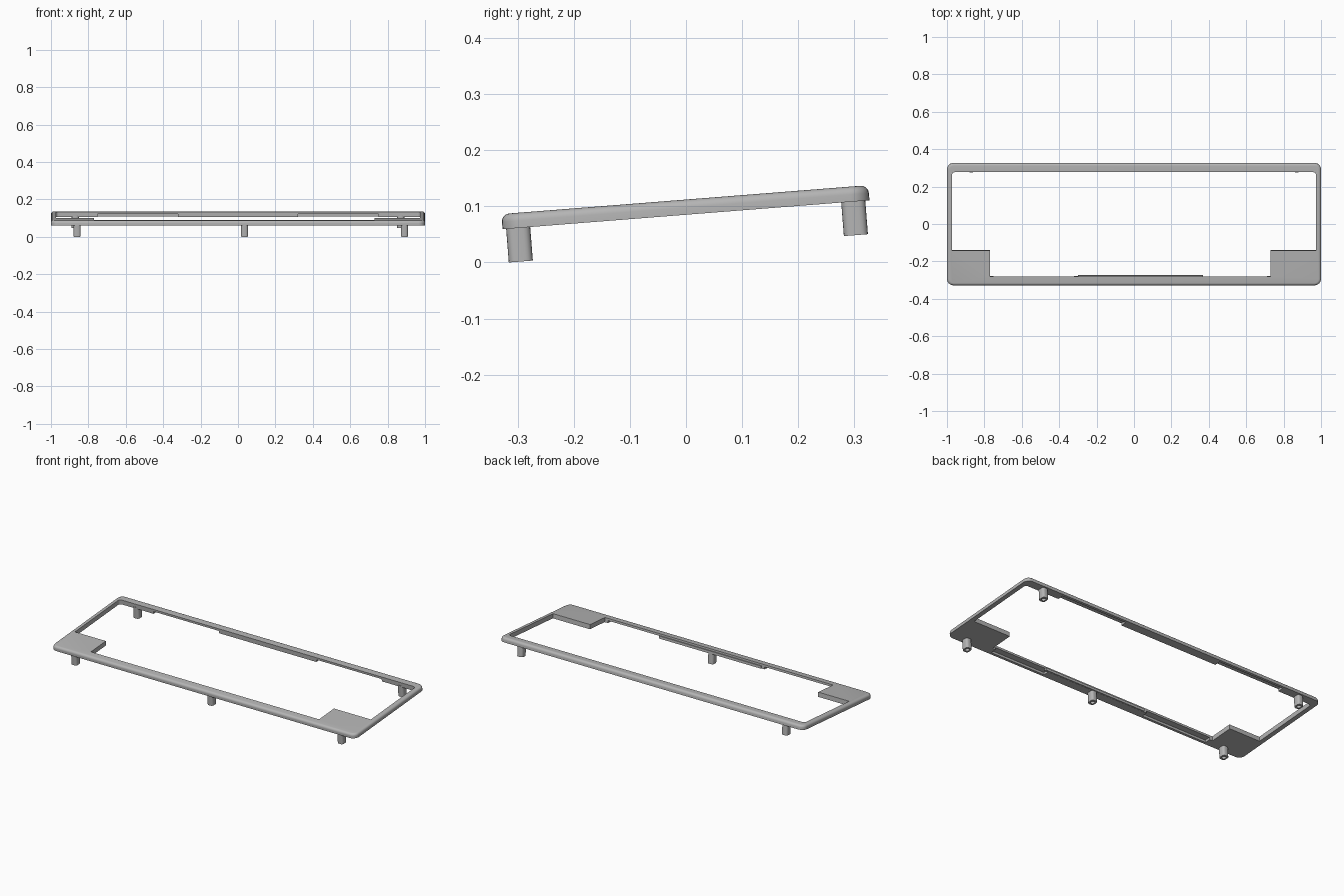
import bpy, bmesh, math
from mathutils import Matrix, Vector

cube = bpy.data.objects.get("Cube")
if cube:
    bpy.data.objects.remove(cube, do_unlink=True)

TILT = Matrix.Translation((0, 0, 0.085)) @ Matrix.Rotation(math.radians(4.5), 4, 'X')
THICK = 0.027

grey = bpy.data.materials.new("plain grey")
grey.use_nodes = True
grey.diffuse_color = (0.46, 0.46, 0.46, 1)
grey.node_tree.nodes["Principled BSDF"].inputs["Base Color"].default_value = (0.46, 0.46, 0.46, 1)


def rounded_rect(hx, hy, r, steps=6, cx=0, cy=0):
    """Counter-clockwise outline of a rounded rectangle."""
    pts = []
    for q, (sx, sy) in enumerate([(1, 1), (-1, 1), (-1, -1), (1, -1)]):
        for i in range(steps + 1):
            a = (q + i / steps) * math.pi / 2
            pts.append((cx + sx * (hx - r) + r * math.cos(a),
                        cy + sy * (hy - r) + r * math.sin(a)))
    return pts


def loft(name, layers):
    """Closed solid through a list of (outline, height) layers."""
    bm = bmesh.new()
    rings = [[bm.verts.new((x, y, z)) for x, y in pts] for pts, z in layers]
    n = len(rings[0])
    for a, b in zip(rings, rings[1:]):
        for i in range(n):
            bm.faces.new((a[i], a[(i + 1) % n], b[(i + 1) % n], b[i]))
    bm.faces.new(rings[0])
    bm.faces.new(rings[-1])
    bmesh.ops.recalc_face_normals(bm, faces=bm.faces)
    mesh = bpy.data.meshes.new(name)
    bm.to_mesh(mesh)
    bm.free()
    mesh.materials.append(grey)
    obj = bpy.data.objects.new(name, mesh)
    bpy.context.collection.objects.link(obj)
    return obj


def box(name, x0, x1, y0, y1, z0, z1):
    outline = [(x0, y0), (x1, y0), (x1, y1), (x0, y1)]
    return loft(name, [(outline, z0), (outline, z1)])


def select(obj):
    bpy.ops.object.select_all(action='DESELECT')
    obj.select_set(True)
    bpy.context.view_layer.objects.active = obj


def cut(obj, cutter):
    cutter.hide_render = True
    mod = obj.modifiers.new("cut", 'BOOLEAN')
    mod.operation, mod.solver, mod.object = 'DIFFERENCE', 'EXACT', cutter
    select(obj)
    bpy.ops.object.modifier_apply(modifier=mod.name)
    bpy.data.objects.remove(cutter, do_unlink=True)


parts = []

# Frame slab with rounded corners and a rolled outer top edge
roll = 0.014
layers = [(rounded_rect(1, 0.328, 0.035), 0)]
for i in range(6):
    a = i / 5 * math.pi / 2
    inset = roll * (1 - math.cos(a))
    layers.append((rounded_rect(1 - inset, 0.328 - inset, 0.035 - inset),
                   THICK - roll + roll * math.sin(a)))
frame = loft("frame", layers)

# Opening, leaving a square plate in each front corner
back = [p for p in rounded_rect(0.973, 0.28, 0.015) if p[1] > 0]
opening = back + [(-0.973, -0.14), (-0.77, -0.14), (-0.77, -0.28),
                  (0.73, -0.28), (0.73, -0.14), (0.973, -0.14)]
cut(frame, loft("opening_cutter", [(opening, -0.1), (opening, 0.1)]))

# Shallow recesses under the inner edges of the long rails
for x0, x1 in [(-0.75, -0.32), (0.32, 0.75)]:
    cut(frame, box("back_recess", x0, x1, 0.27, 0.314, -0.05, 0.014))
for x0, x1 in [(-0.75, -0.32), (0.35, 0.71)]:
    cut(frame, box("front_recess", x0, x1, -0.314, -0.27, -0.05, 0.014))
parts.append(frame)

# Thin lip inside the front rail
parts.append(box("front_lip", -0.3, 0.37, -0.285, -0.274, 0.001, 0.016))

# Hollow legs square to the frame
feet = [("front_right_leg", -0.86, -0.3), ("front_middle_leg", 0.035, -0.3),
        ("front_left_leg", 0.89, -0.3), ("back_right_leg", -0.87, 0.299),
        ("back_left_leg", 0.87, 0.299)]
for name, x, y in feet:
    outer = rounded_rect(0.019, 0.0215, 0.013, 4, x, y)
    hole = rounded_rect(0.011, 0.012, 0.0105, 4, x, y)
    parts.append(loft(name, [(outer, 0.008), (outer, -0.06), (hole, -0.06), (hole, -0.01)]))

# Tilt everything and shade the rounded edges smooth
for obj in parts:
    obj.data.transform(TILT)
    select(obj)
    bpy.ops.object.shade_smooth_by_angle(angle=math.radians(30))
